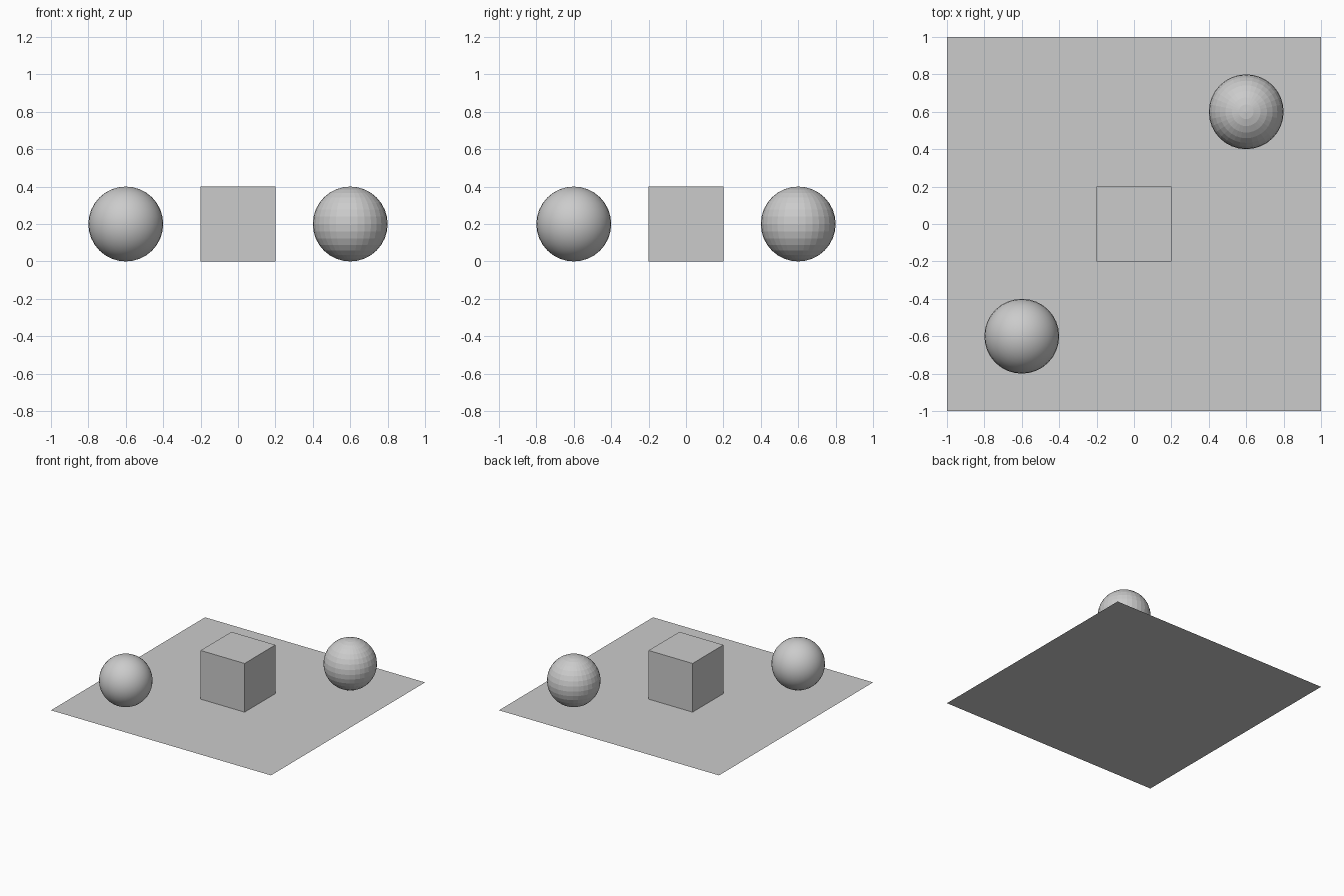
import bpy

if "Cube" in bpy.data.objects:
    bpy.data.objects.remove(bpy.data.objects["Cube"])

# One flat grey for everything
grey = bpy.data.materials.new("light_grey")
grey.diffuse_color = (0.6, 0.6, 0.6, 1.0)
grey.use_nodes = True
grey.node_tree.nodes["Principled BSDF"].inputs["Base Color"].default_value = grey.diffuse_color


def finish(name):
    obj = bpy.context.object
    obj.name = name
    obj.data.materials.append(grey)
    return obj


def ball(name, location, smooth):
    bpy.ops.mesh.primitive_uv_sphere_add(segments=32, ring_count=16, radius=0.2, location=location)
    finish(name)
    if smooth:
        bpy.ops.object.shade_smooth()
    else:
        bpy.ops.object.shade_flat()


# Floor sheet
bpy.ops.mesh.primitive_plane_add(size=2, location=(0, 0, 0))
finish("floor_plane")

# Central box
bpy.ops.mesh.primitive_cube_add(size=0.4, location=(0, 0, 0.2))
finish("center_cube")

# Smooth ball at the front left, faceted ball at the back right
ball("smooth_ball", (-0.6, -0.6, 0.2), True)
ball("faceted_ball", (0.6, 0.6, 0.2), False)
